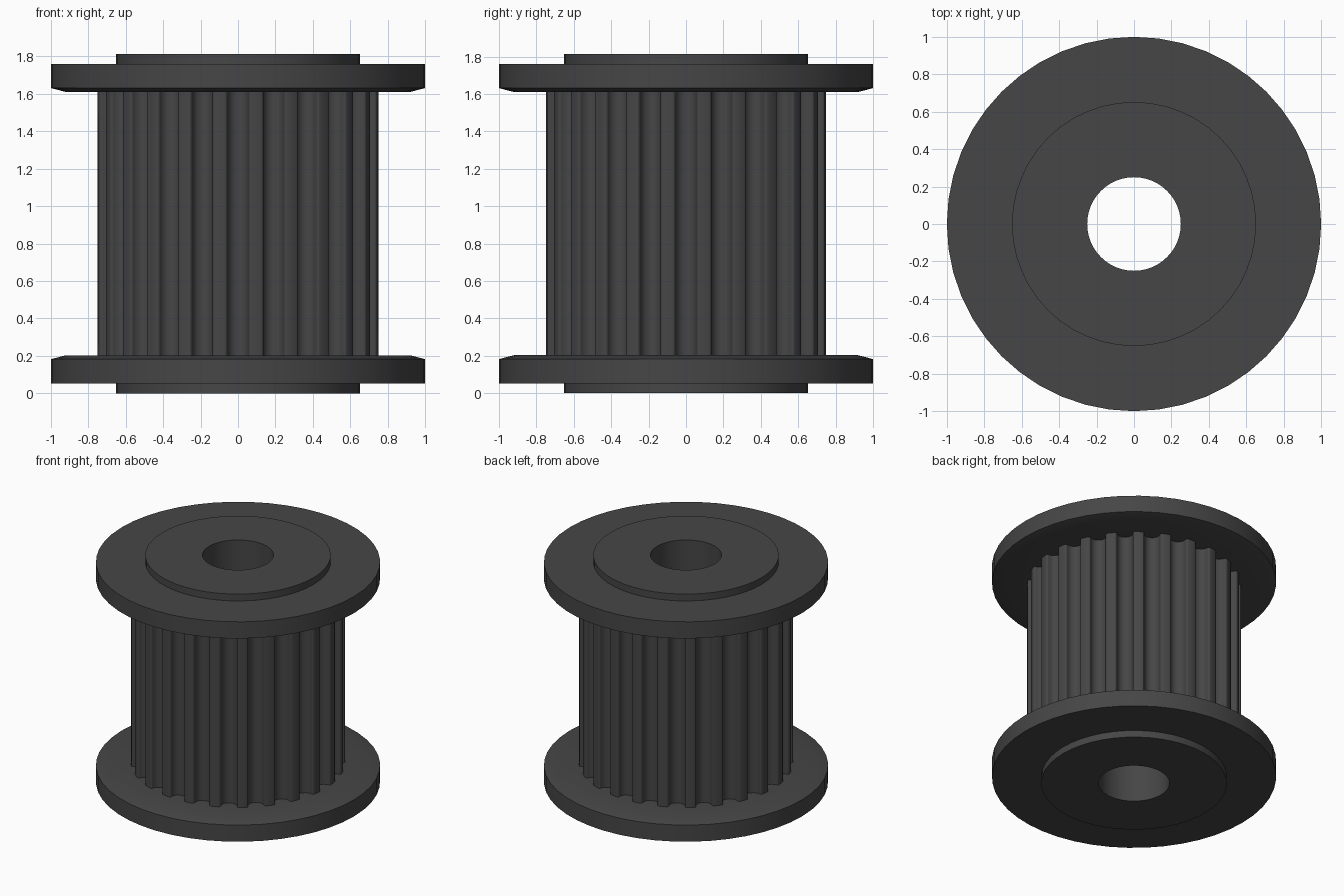
import bpy
import math

HEIGHT = 1.813
TEETH = 24
TIP_R = 0.753        # radius over the tooth tips
GROOVE_R = 0.0566    # round groove bottom
GROOVE_DEPTH = 0.0765
FILLET = 0.015       # rounded tooth corners
SEGMENTS = 48

cube = bpy.data.objects.get("Cube")
if cube:
    bpy.data.objects.remove(cube, do_unlink=True)

# One dark material for the whole part
dark = bpy.data.materials.new("dark_grey")
dark.use_nodes = True
colour = (0.061, 0.061, 0.061, 1)
dark.diffuse_color = colour
dark.node_tree.nodes["Principled BSDF"].inputs["Base Color"].default_value = colour


def add_object(name, verts, faces):
    mesh = bpy.data.meshes.new(name)
    mesh.from_pydata(verts, [], faces)
    mesh.materials.append(dark)
    obj = bpy.data.objects.new(name, mesh)
    bpy.context.collection.objects.link(obj)
    bpy.ops.object.select_all(action='DESELECT')
    obj.select_set(True)
    bpy.context.view_layer.objects.active = obj
    bpy.ops.object.shade_smooth_by_angle(angle=math.radians(30))
    return obj


def skin(name, rings):
    """Join closed rings of points with outward-facing quads."""
    n = len(rings[0])
    verts = [p for ring in rings for p in ring]
    faces = [(i * n + j, i * n + (j + 1) % n,
              (i + 1) * n + (j + 1) % n, (i + 1) * n + j)
             for i in range(len(rings) - 1) for j in range(n)]
    return add_object(name, verts, faces)


def lathe(name, profile):
    turns = [2 * math.pi * j / SEGMENTS for j in range(SEGMENTS)]
    return skin(name, [[(r * math.cos(a), r * math.sin(a), z) for a in turns]
                       for r, z in profile])


# Flanged ends: bore, hub, rim and chamfered inner face
end = [(0.25, HEIGHT / 2), (0.25, 0), (0.652, 0), (0.652, 0.053),
       (1, 0.053), (1, 0.182), (0.92, 0.203), (0.67, 0.203)]
lathe("lower_flange", end)
lathe("upper_flange", [(r, HEIGHT - z) for r, z in reversed(end)])


# Toothed barrel: round grooves with filleted tooth corners
def arc(ct, cr, radius, start, stop, steps):
    angles = [math.radians(start + (stop - start) * i / steps)
              for i in range(steps + 1)]
    return [(ct + radius * math.cos(a), cr + radius * math.sin(a)) for a in angles]


mouth = GROOVE_R + FILLET
shoulder = math.sqrt(TIP_R ** 2 - mouth ** 2) - FILLET
groove = (arc(-mouth, shoulder, FILLET, 90, 0, 4)
          + arc(0, TIP_R - GROOVE_DEPTH + GROOVE_R, GROOVE_R, 180, 360, 10)
          + arc(mouth, shoulder, FILLET, 180, 90, 4))
half = math.pi / TEETH
groove.append((TIP_R * math.sin(half), TIP_R * math.cos(half)))

outline = []
for k in range(TEETH):
    c, s = math.cos(2 * half * k), math.sin(2 * half * k)
    outline += [(r * c - t * s, r * s + t * c) for t, r in groove]
skin("toothed_barrel", [[(x, y, z) for x, y in outline]
                        for z in (0.203, HEIGHT - 0.203)])
